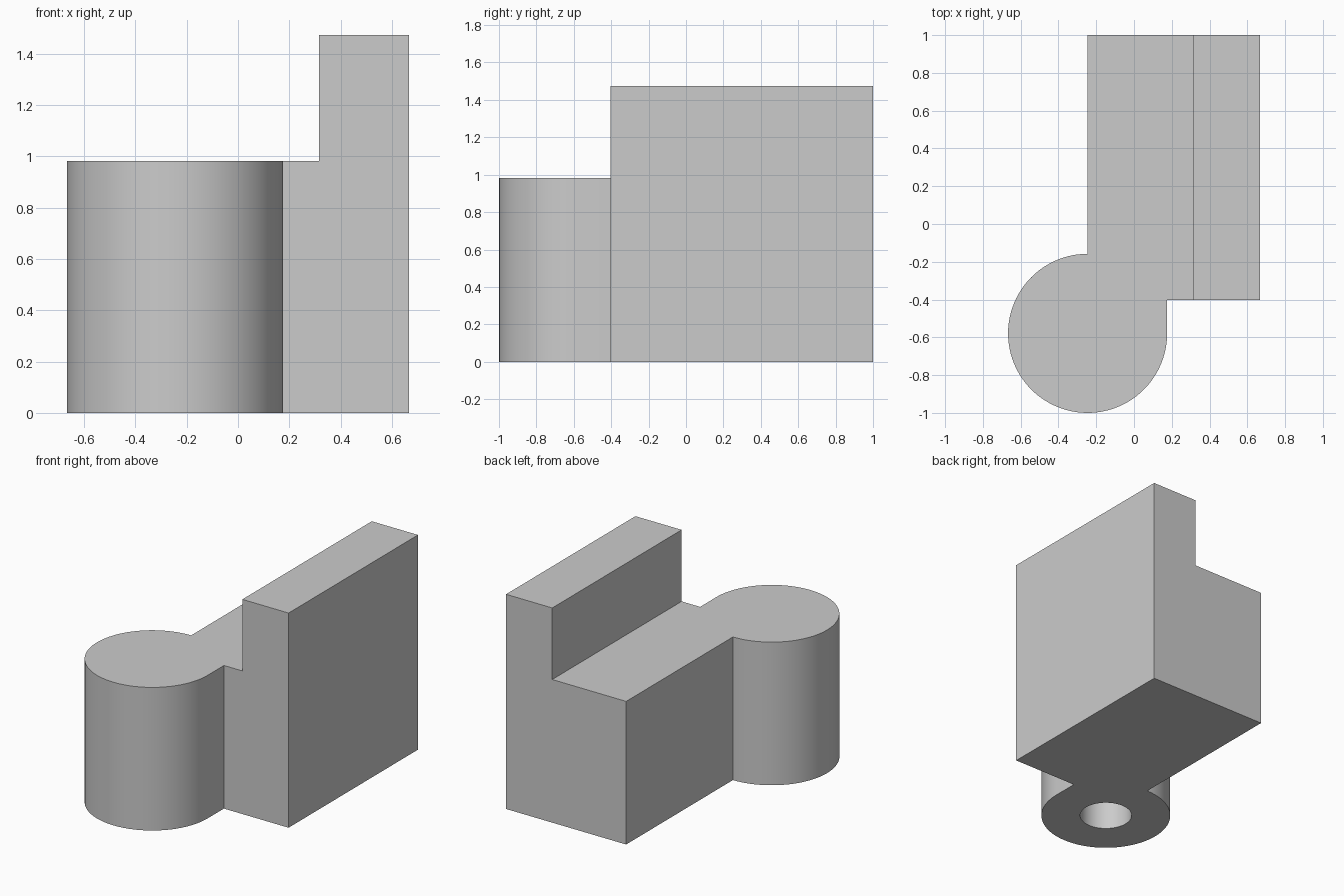
import bpy, bmesh, math
from mathutils import Matrix

if "Cube" in bpy.data.objects:
    bpy.data.objects.remove(bpy.data.objects["Cube"])

U = 2 / 28.5                      # design unit: whole part is 28.5 units long
X0, X1, Y1 = -3.5 * U, 9.5 * U, 1.0
CY, R = -1 + 6 * U, 6 * U         # boss centre and radius
LOW, HIGH = 14 * U, 21 * U
WALL_X = X1 - 5 * U
FRONT_Y = Y1 - 20 * U

grey = bpy.data.materials.new("light_grey")
grey.diffuse_color = (0.6, 0.6, 0.6, 1)
grey.use_nodes = True
grey.node_tree.nodes["Principled BSDF"].inputs["Base Color"].default_value = grey.diffuse_color


def new_object(name, bm):
    bmesh.ops.recalc_face_normals(bm, faces=bm.faces)
    mesh = bpy.data.meshes.new(name)
    bm.to_mesh(mesh)
    bm.free()
    mesh.materials.append(grey)
    obj = bpy.data.objects.new(name, mesh)
    bpy.context.collection.objects.link(obj)
    return obj


def cut(target, cutter):
    cutter.hide_render = True
    mod = target.modifiers.new("cut", 'BOOLEAN')
    mod.operation, mod.solver, mod.object = 'DIFFERENCE', 'EXACT', cutter
    bpy.context.view_layer.objects.active = target
    bpy.ops.object.modifier_apply(modifier=mod.name)
    bpy.data.objects.remove(cutter)


# Body outline: rectangular block joined to a round boss
steps = 72
arc = [math.radians(90 + 270 * i / steps) for i in range(steps + 1)]
outline = [(X0 + R * math.cos(a), CY + R * math.sin(a)) for a in arc]
outline += [(X0 + R, FRONT_Y), (X1, FRONT_Y), (X1, Y1), (X0, Y1)]
bm = bmesh.new()
base = bm.faces.new([bm.verts.new((x, y, 0)) for x, y in outline])
top = bmesh.ops.extrude_face_region(bm, geom=[base])["geom"]
bmesh.ops.translate(bm, vec=(0, 0, HIGH),
                    verts=[v for v in top if isinstance(v, bmesh.types.BMVert)])
body = new_object("bracket_body", bm)

# Step: lower everything left of the upright wall
bm = bmesh.new()
bmesh.ops.create_cube(bm, size=1, matrix=Matrix.Translation((WALL_X - 1, 0, LOW + 0.5))
                      @ Matrix.Diagonal((2, 4, 1, 1)))
cut(body, new_object("step_cutter", bm))

# Blind hole in the underside of the boss
bm = bmesh.new()
depth = 10 * U
bmesh.ops.create_cone(bm, cap_ends=True, segments=64, radius1=2.4 * U, radius2=2.4 * U,
                      depth=depth + 0.1, matrix=Matrix.Translation((X0, CY, (depth - 0.1) / 2)))
cut(body, new_object("hole_cutter", bm))

# Smooth the round walls, keep the corners crisp
bpy.ops.object.select_all(action='DESELECT')
body.select_set(True)
bpy.context.view_layer.objects.active = body
bpy.ops.object.shade_smooth_by_angle(angle=math.radians(30))
